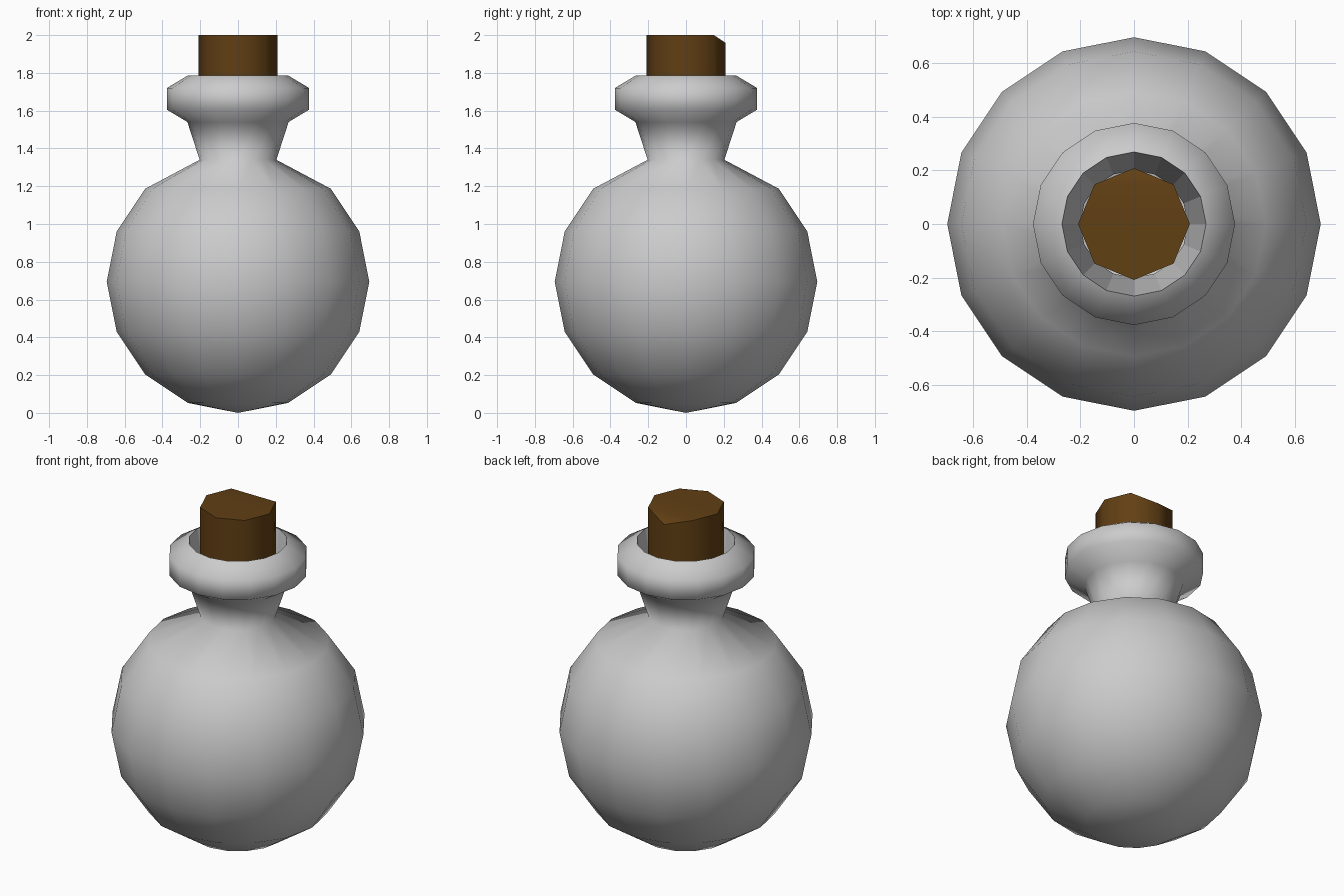
import bpy, bmesh
from math import cos, sin, pi

if "Cube" in bpy.data.objects:
    bpy.data.objects.remove(bpy.data.objects["Cube"])


def lathe(name, profile, sides, flat_from=None):
    """Revolve (radius, z) points about z; radius 0 makes a pole."""
    bm = bmesh.new()
    rings = []
    for r, z in profile:
        n = 1 if r == 0 else sides
        rings.append([bm.verts.new((r * cos(2 * pi * i / sides),
                                    r * sin(2 * pi * i / sides), z)) for i in range(n)])
    for k, (a, b) in enumerate(zip(rings, rings[1:])):
        for i in range(sides):
            j = (i + 1) % sides
            quad = [a[i % len(a)], a[j % len(a)], b[j % len(b)], b[i % len(b)]]
            face = bm.faces.new(list(dict.fromkeys(quad)))
            face.smooth = flat_from is None or k < flat_from
    me = bpy.data.meshes.new(name)
    bm.to_mesh(me)
    bm.free()
    ob = bpy.data.objects.new(name, me)
    bpy.context.collection.objects.link(ob)
    return ob


# Round flask: 16-sided sphere, flared neck, rolled lip, then the inner throat
R = 0.695
body = [(0 if k == 0 else R * sin(k * pi / 8), R - R * cos(k * pi / 8)) for k in range(7)]
neck_and_lip = [(0.203, 1.34), (0.268, 1.54), (0.376, 1.605), (0.376, 1.72), (0.268, 1.785)]
throat = [(0.2, 1.36)]
profile = body + neck_and_lip + throat
lathe("bottle", profile, 16, flat_from=len(profile) - 2)

# Eight-sided cork with one chipped top corner at the back
cork = lathe("cork", [(0, 1.37), (0.208, 1.37), (0.208, 2.0)], 8)
bm = bmesh.new()
bm.from_mesh(cork.data)
bm.verts.ensure_lookup_table()
top = [bm.verts[i] for i in range(9, 17)]
top[2].co.z = 1.96
bm.faces.new([top[i] for i in (3, 4, 5, 6, 7, 0, 1)])
bm.faces.new([top[i] for i in (1, 2, 3)])
for f in bm.faces:
    f.smooth = abs(f.normal.z) < 0.5
bmesh.ops.recalc_face_normals(bm, faces=bm.faces)
for e in bm.edges:
    if e.calc_face_angle(0) > 0.9:
        e.smooth = False
bm.to_mesh(cork.data)
bm.free()

mat = bpy.data.materials.new("cork_brown")
mat.diffuse_color = (0.12, 0.05, 0.007, 1)
mat.use_nodes = True
mat.node_tree.nodes["Principled BSDF"].inputs["Base Color"].default_value = mat.diffuse_color
cork.data.materials.append(mat)
